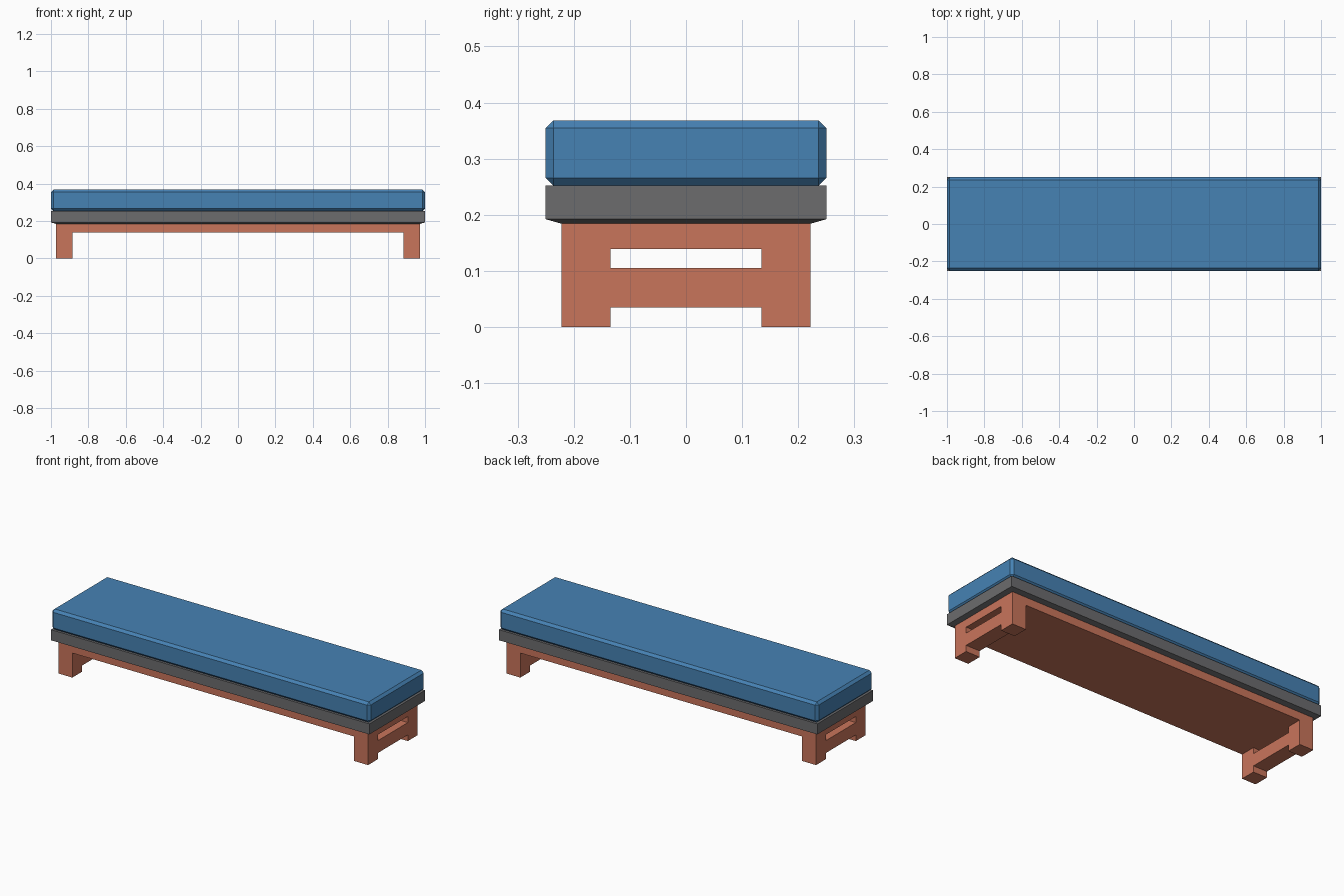
import bpy, bmesh

if "Cube" in bpy.data.objects:
    bpy.data.objects.remove(bpy.data.objects["Cube"])

def material(name, color):
    m = bpy.data.materials.new(name)
    m.diffuse_color = (*color, 1)
    m.use_nodes = True
    m.node_tree.nodes["Principled BSDF"].inputs["Base Color"].default_value = m.diffuse_color
    return m

blue = material("cushion blue", (0.061, 0.223, 0.456))
grey = material("board grey", (0.150, 0.150, 0.155))
clay = material("frame terracotta", (0.584, 0.178, 0.105))

def finish(bm, name, mat):
    bmesh.ops.recalc_face_normals(bm, faces=bm.faces)
    me = bpy.data.meshes.new(name)
    bm.to_mesh(me)
    bm.free()
    me.materials.append(mat)
    ob = bpy.data.objects.new(name, me)
    bpy.context.collection.objects.link(ob)
    return ob

def box(name, mat, x0, x1, y0, y1, z0, z1, bevel=0.0):
    bm = bmesh.new()
    bmesh.ops.create_cube(bm, size=1)
    for v in bm.verts:
        v.co = [a if c < 0 else b for c, a, b in zip(v.co, (x0, y0, z0), (x1, y1, z1))]
    if bevel:
        bmesh.ops.bevel(bm, geom=bm.edges[:], offset=bevel, segments=1,
                        affect='EDGES', profile=0.5)
    return finish(bm, name, mat)

# Cushion with a single chamfer on every edge
box("cushion", blue, -1, 1, -0.25, 0.25, 0.252, 0.368, 0.0138)

# Seat board with its lower rim tapering in to the frame
bm = bmesh.new()
rings = []
for hx, hy, z in ((0.972, 0.222, 0.184), (1, 0.25, 0.192), (1, 0.25, 0.252)):
    rings.append([bm.verts.new((sx * hx, sy * hy, z))
                  for sx, sy in ((-1, -1), (1, -1), (1, 1), (-1, 1))])
bm.faces.new(rings[0])
bm.faces.new(rings[-1])
for a, b in zip(rings, rings[1:]):
    for i in range(4):
        j = (i + 1) % 4
        bm.faces.new((a[i], a[j], b[j], b[i]))
finish(bm, "seat_board", grey)

# Frame: top slab, four legs and a rail across each end
box("frame_slab", clay, -0.972, 0.972, -0.222, 0.222, 0.139, 0.184)
for sx, end in ((-1, "left"), (1, "right")):
    x0, x1 = sorted((sx * 0.885, sx * 0.972))
    for sy, side in ((-1, "front"), (1, "back")):
        y0, y1 = sorted((sy * 0.135, sy * 0.222))
        box(f"{side}_{end}_leg", clay, x0, x1, y0, y1, 0, 0.139)
    box(f"{end}_rail", clay, x0, x1, -0.135, 0.135, 0.035, 0.105)
